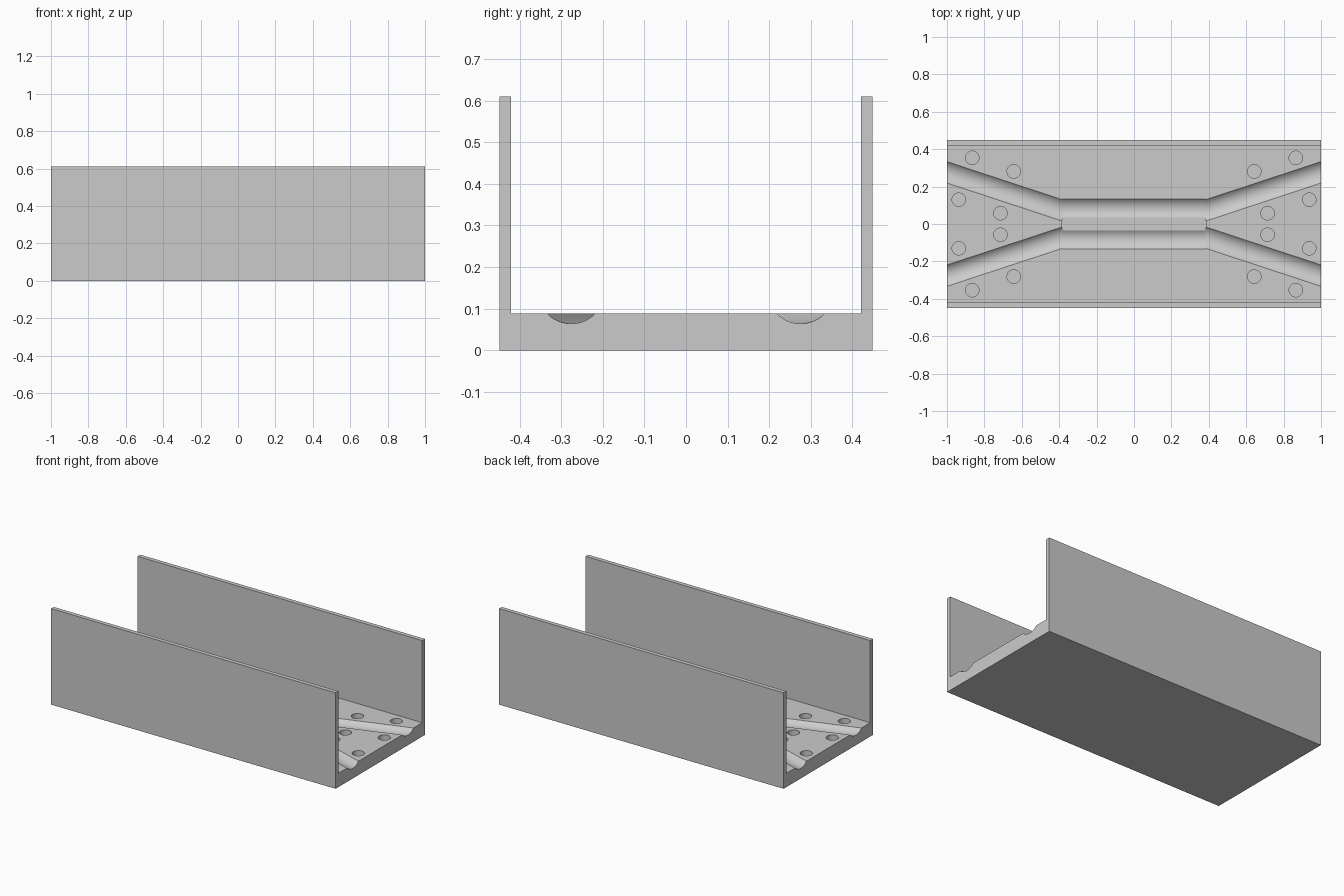
import bpy, bmesh, math

if "Cube" in bpy.data.objects:
    bpy.data.objects.remove(bpy.data.objects["Cube"])

FLOOR = 0.088      # top of the base plate
RADIUS = 0.074     # round groove radius
AXIS_Z = 0.138     # height of the groove axis
JOIN_X = 0.385     # where the straight and slanted grooves meet

grey = bpy.data.materials.new("plain grey")
grey.diffuse_color = (0.6, 0.6, 0.6, 1)
grey.use_nodes = True
grey.node_tree.nodes["Principled BSDF"].inputs["Base Color"].default_value = grey.diffuse_color


def loft(name, sections):
    """Solid through matching closed loops of points."""
    bm = bmesh.new()
    rings = [[bm.verts.new(p) for p in s] for s in sections]
    n = len(rings[0])
    for a, b in zip(rings, rings[1:]):
        for i in range(n):
            j = (i + 1) % n
            bm.faces.new((a[i], a[j], b[j], b[i]))
    bm.faces.new(rings[0])
    bm.faces.new(rings[-1])
    bmesh.ops.recalc_face_normals(bm, faces=bm.faces[:])
    mesh = bpy.data.meshes.new(name)
    bm.to_mesh(mesh)
    bm.free()
    mesh.materials.append(grey)
    obj = bpy.data.objects.new(name, mesh)
    bpy.context.collection.objects.link(obj)
    return obj


def oval(x, y, stretch=1.0, n=64):
    """Groove section in the plane of constant x."""
    return [(x, y + RADIUS * stretch * math.cos(2 * math.pi * i / n),
             AXIS_Z + RADIUS * math.sin(2 * math.pi * i / n)) for i in range(n)]


def disc(x, y, z, r, n=32):
    return [(x + r * math.cos(2 * math.pi * i / n),
             y + r * math.sin(2 * math.pi * i / n), z) for i in range(n)]


# Channel body: thick base with two tall thin side walls
profile = [(-0.448, 0), (0.448, 0), (0.448, 0.61), (0.421, 0.61),
           (0.421, FLOOR), (-0.421, FLOOR), (-0.421, 0.61), (-0.448, 0.61)]
body = loft("channel_body", [[(x, y, z) for y, z in profile] for x in (-1, 1)])

cutters = []

# Straight middle grooves and the slanted grooves that fan out to the ends
slope = (0.276 - 0.0735) / (1 - JOIN_X)
stretch = math.sqrt(1 + slope * slope)
for sy in (-1, 1):
    cutters.append(loft("middle_groove_cutter",
                        [oval(-JOIN_X, sy * 0.0783), oval(JOIN_X, sy * 0.0783)]))
    for sx in (-1, 1):
        cutters.append(loft("slanted_groove_cutter", [
            oval(sx * x, sy * (0.276 + slope * (x - 1)), stretch)
            for x in (JOIN_X - 0.004, 1.05)]))

# Shallow pocket that lowers the ridge between the middle grooves
rect = [(-JOIN_X, -0.045), (JOIN_X, -0.045), (JOIN_X, 0.045), (-JOIN_X, 0.045)]
cutters.append(loft("pocket_cutter", [[(x, y, z) for x, y in rect]
                                      for z in (0.079, 0.15)]))

# Blind round holes, mirrored to all four corners
for x, y in ((0.865, 0.354), (0.643, 0.281), (0.937, 0.13), (0.714, 0.058)):
    for sx in (-1, 1):
        for sy in (-1, 1):
            cutters.append(loft("hole_cutter", [
                disc(sx * x, sy * y, z, 0.036) for z in (0.045, 0.12)]))

# Cut everything out of the body, then discard the cutters
bpy.context.view_layer.objects.active = body
body.select_set(True)
for c in cutters:
    mod = body.modifiers.new("cut", 'BOOLEAN')
    mod.operation = 'DIFFERENCE'
    mod.solver = 'EXACT'
    mod.object = c
    bpy.ops.object.modifier_apply(modifier=mod.name)
for c in cutters:
    bpy.data.objects.remove(c, do_unlink=True)

bpy.ops.object.shade_smooth_by_angle(angle=math.radians(25))
